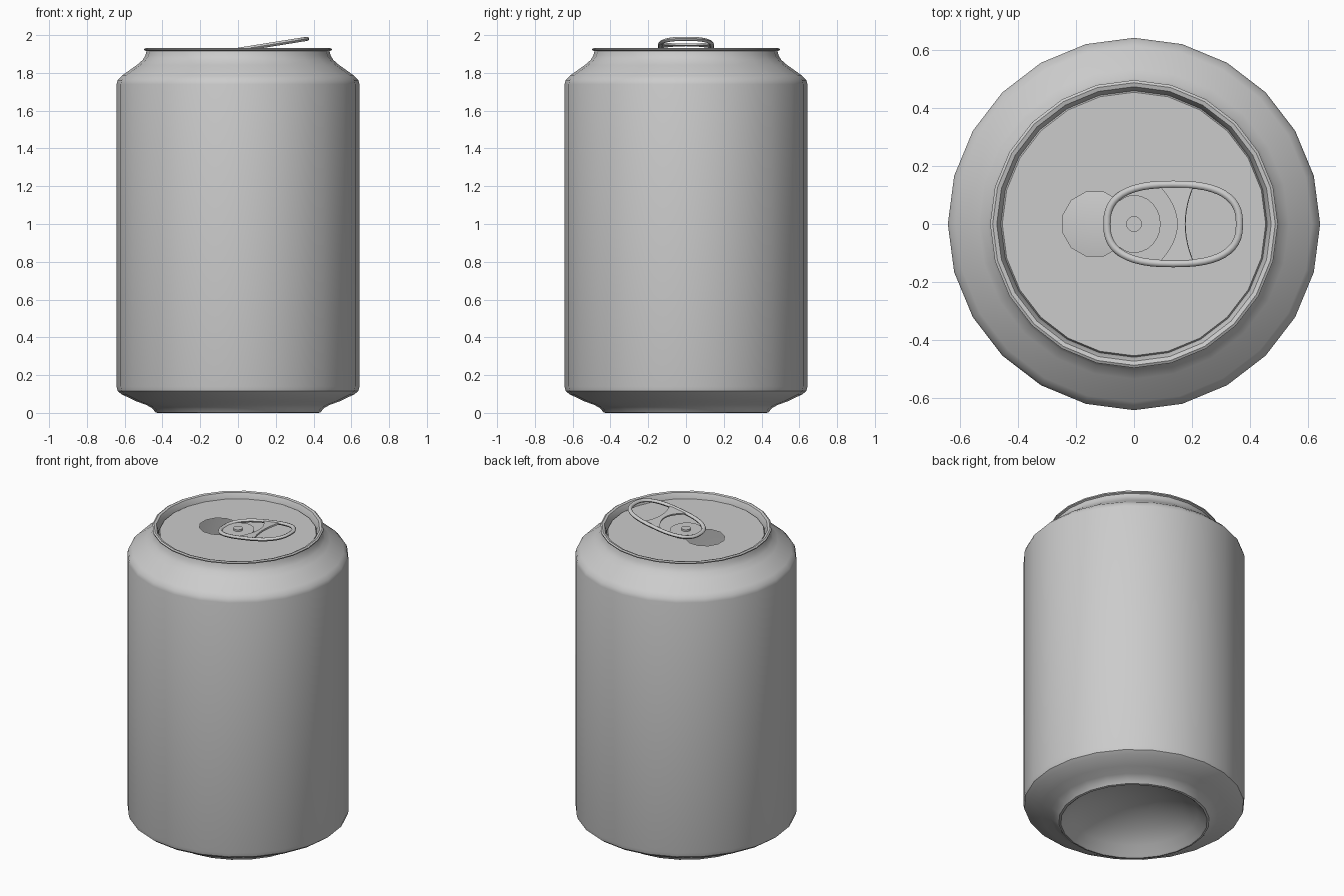
import bpy, bmesh, math
from mathutils import Matrix, Vector

if "Cube" in bpy.data.objects:
    bpy.data.objects.remove(bpy.data.objects["Cube"])

SIDES = 24
LID_Z = 1.895


def finish(name, bm, angle=35, recalc=True):
    if recalc:
        bmesh.ops.recalc_face_normals(bm, faces=bm.faces)
    me = bpy.data.meshes.new(name)
    bm.to_mesh(me)
    bm.free()
    ob = bpy.data.objects.new(name, me)
    bpy.context.collection.objects.link(ob)
    bpy.ops.object.select_all(action='DESELECT')
    ob.select_set(True)
    bpy.context.view_layer.objects.active = ob
    bpy.ops.object.shade_smooth_by_angle(angle=math.radians(angle))
    return ob


def circle(r, n, cx=0, phase=0):
    return [(cx + r * math.cos(2 * math.pi * (i + phase) / n),
             r * math.sin(2 * math.pi * (i + phase) / n)) for i in range(n)]


def lathe(name, profile):
    """Revolve (radius, z) points listed from bottom to top."""
    bm = bmesh.new()
    rings = []
    for r, z in profile:
        pts = [(0, 0)] if r == 0 else circle(r, SIDES)
        rings.append([bm.verts.new((x, y, z)) for x, y in pts])
    for a, b in zip(rings, rings[1:]):
        for i in range(SIDES):
            j = (i + 1) % SIDES
            if len(a) == 1:
                bm.faces.new((a[0], b[j], b[i]))
            else:
                bm.faces.new((a[i], a[j], b[j], b[i]))
    return finish(name, bm, recalc=False)


def plate(name, outline, z, thick, matrix=Matrix()):
    """Extrude a flat outline upwards."""
    bm = bmesh.new()
    f = bm.faces.new([bm.verts.new((x, y, z)) for x, y in outline])
    top = bmesh.ops.extrude_face_region(bm, geom=[f])['geom']
    bmesh.ops.translate(bm, vec=(0, 0, thick),
                        verts=[v for v in top if isinstance(v, bmesh.types.BMVert)])
    bm.transform(matrix)
    return finish(name, bm)


# Can body: domed base, wall, shoulder, rolled rim and inner groove
lathe("can_body", [
    (0, 0.17), (0.15, 0.155), (0.28, 0.11), (0.37, 0.055), (0.415, 0.008), (0.425, 0),
    (0.437, 0.003), (0.455, 0.025), (0.485, 0.042), (0.54, 0.062), (0.615, 0.098), (0.637, 0.115),
    (0.643, 0.14), (0.643, 1.74), (0.637, 1.762), (0.615, 1.785), (0.535, 1.842),
    (0.505, 1.868), (0.49, 1.893), (0.485, 1.915), (0.496, 1.92), (0.497, 1.927),
    (0.488, 1.932), (0.474, 1.928), (0.466, 1.912), (0.46, 1.885), (0.455, LID_Z)])

# Lid panel with the drinking hole
bm = bmesh.new()
outer = [bm.verts.new((x, y, LID_Z)) for x, y in circle(0.455, SIDES)]
hole = [bm.verts.new((x, y, LID_Z)) for x, y in circle(0.115, 12, -0.135, 0.5)]
for j in range(12):
    a, b, c = outer[2 * j + 1], outer[(2 * j + 2) % SIDES], outer[(2 * j + 3) % SIDES]
    bm.faces.new((hole[j], a, b))
    bm.faces.new((hole[j], b, c, hole[(j + 1) % 12]))
finish("lid", bm, recalc=False)

# Pull tab frame: a flattened tube swept round a rounded outline, tilted upwards
tilt = Matrix.Translation((0, 0, 1.922)) @ Matrix.Rotation(-math.atan(0.16), 4, 'Y')


def spow(v, p):
    return math.copysign(abs(v) ** p, v)


bm = bmesh.new()
N, M, W, H = 48, 8, 0.0125, 0.011
path = []
for i in range(N):
    t = 2 * math.pi * i / N
    path.append(Vector((0.137 + 0.232 * spow(math.cos(t), 0.78),
                        0.137 * spow(math.sin(t), 0.78), 0)))
rings = []
for i, p in enumerate(path):
    d = (path[(i + 1) % N] - path[i - 1]).normalized()
    side = Vector((d.y, -d.x, 0))
    ring = []
    for k in range(M):
        a = 2 * math.pi * k / M
        ring.append(bm.verts.new(p + side * W * math.cos(a) + Vector((0, 0, H * math.sin(a)))))
    rings.append(ring)
for i in range(N):
    a, b = rings[i], rings[(i + 1) % N]
    for k in range(M):
        m = (k + 1) % M
        bm.faces.new((a[k], b[k], b[m], a[m]))
bm.transform(tilt)
finish("tab_frame", bm, 50)

# Tab crossbar between the rivet opening and the finger opening
ts = [-1 + i / 6 for i in range(13)]
bar = [(0.152 - 0.065 * t * t, 0.134 * t) for t in ts]
bar += [(0.18 + 0.03 * t * t, 0.134 * t) for t in reversed(ts)]
plate("tab_crossbar", bar, -0.005, 0.01, tilt)

# Tongue holding the tab to the lid, and its rivet
arc = [(0.092 * math.cos(a), 0.1 * math.sin(a))
       for a in [math.radians(-105 + 15 * i) for i in range(15)]]
plate("tab_tongue", arc + [(-0.085, 0.06), (-0.092, 0), (-0.085, -0.06)], 1.902, 0.008)
plate("rivet", circle(0.027, 16), LID_Z, 0.026)
